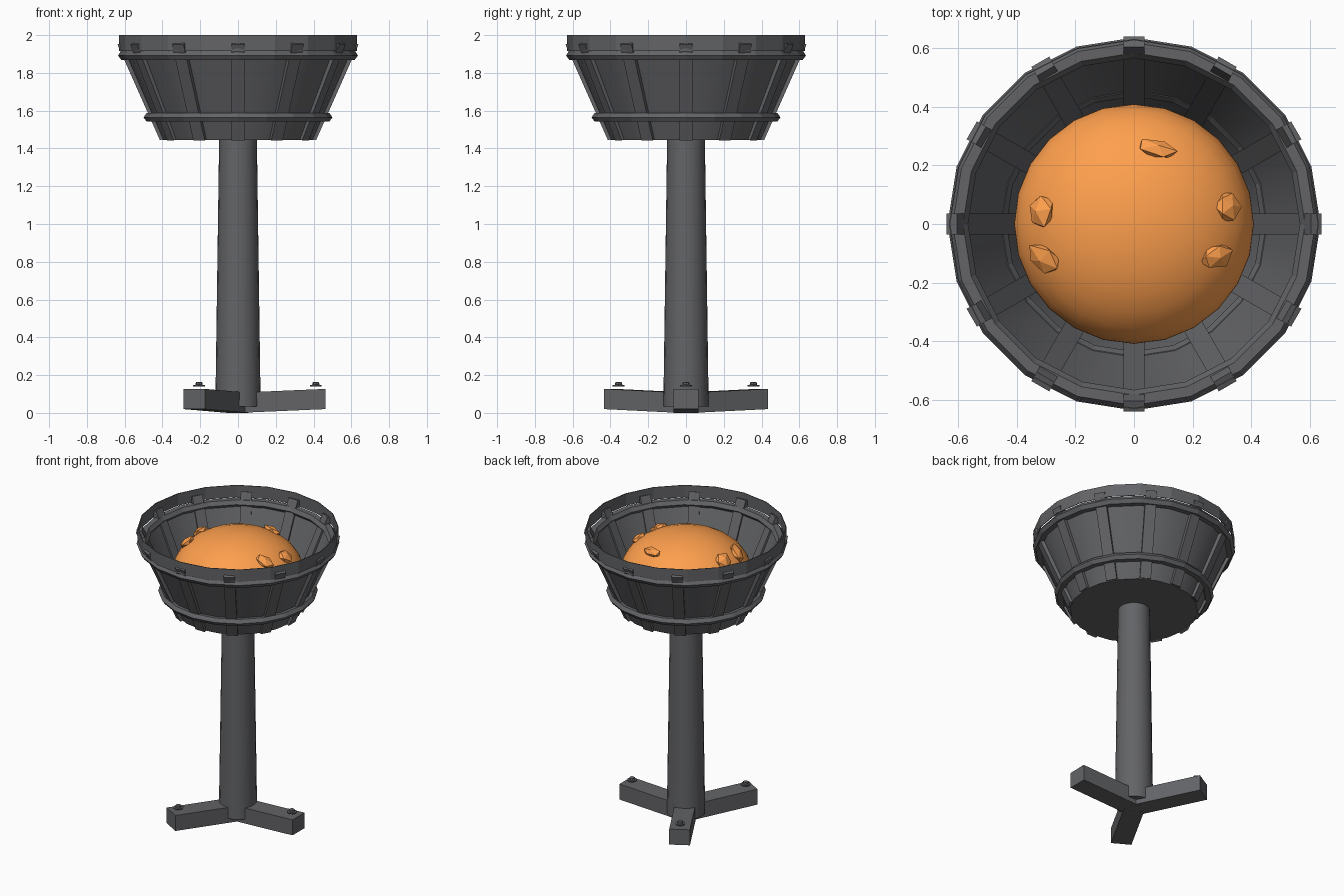
import bpy, bmesh, math, random
from mathutils import Vector, Matrix

if "Cube" in bpy.data.objects:
    bpy.data.objects.remove(bpy.data.objects["Cube"])

random.seed(4)


def material(name, rgb):
    m = bpy.data.materials.new(name)
    m.diffuse_color = (*rgb, 1)
    m.use_nodes = True
    m.node_tree.nodes["Principled BSDF"].inputs["Base Color"].default_value = m.diffuse_color
    return m


orange = material("orange", (1.0, 0.35, 0.075))
iron = material("dark_iron", (0.125, 0.127, 0.135))


def finish(name, bm, smooth=None, mat=iron):
    bmesh.ops.recalc_face_normals(bm, faces=bm.faces[:])
    me = bpy.data.meshes.new(name)
    bm.to_mesh(me)
    bm.free()
    ob = bpy.data.objects.new(name, me)
    bpy.context.collection.objects.link(ob)
    me.materials.append(mat)
    if smooth:
        bpy.ops.object.select_all(action='DESELECT')
        ob.select_set(True)
        bpy.context.view_layer.objects.active = ob
        bpy.ops.object.shade_smooth_by_angle(angle=math.radians(smooth))
    return ob


def lathe(name, profile, segs, loop=False, smooth=None, mat=iron, centre=(0, 0)):
    """Spin (radius, z) points about a vertical axis; radius 0 gives a pole."""
    bm = bmesh.new()
    rings = []
    for r, z in profile:
        if r == 0:
            rings.append([bm.verts.new((centre[0], centre[1], z))] * segs)
        else:
            rings.append([bm.verts.new((centre[0] + r * math.cos(2 * math.pi * i / segs),
                                        centre[1] + r * math.sin(2 * math.pi * i / segs), z))
                          for i in range(segs)])
    pairs = list(zip(rings, rings[1:]))
    if loop:
        pairs.append((rings[-1], rings[0]))
    for a, b in pairs:
        for i in range(segs):
            j = (i + 1) % segs
            bm.faces.new(list(dict.fromkeys((a[i], a[j], b[j], b[i]))))
    return finish(name, bm, smooth, mat)


def bar(name, section, width, angle):
    """Extrude a radial (r, z) outline sideways and turn it about z."""
    bm = bmesh.new()
    sides = [[bm.verts.new((r, y, z)) for r, z in section]
             for y in (-width / 2, width / 2)]
    bm.faces.new(sides[0])
    bm.faces.new(sides[1])
    n = len(section)
    for i in range(n):
        j = (i + 1) % n
        bm.faces.new((sides[0][i], sides[0][j], sides[1][j], sides[1][i]))
    bm.transform(Matrix.Rotation(angle, 4, 'Z'))
    return finish(name, bm)


# Post
lathe("post", [(0, 0.035), (0.12, 0.035), (0.1, 1.45), (0, 1.45)], 20, smooth=35)

# Three feet with bolts (washer and head)
for k in range(3):
    a = k * 2 * math.pi / 3
    bar(f"foot_{k}", [(0, 0), (0.463, 0.02), (0.463, 0.127), (0, 0.107)], 0.13, a)
    lathe(f"bolt_{k}", [(0, 0.141), (0.031, 0.141), (0.031, 0.148), (0.019, 0.149),
                        (0.017, 0.162), (0, 0.164)], 8,
          centre=(0.412 * math.cos(a), 0.412 * math.sin(a)))

# Basket shell with floor
lathe("basket_shell", [(0, 1.445), (0.4, 1.445), (0.6, 1.905), (0.592, 1.905),
                       (0.395, 1.455), (0, 1.455)], 20, smooth=35)

# Thin rim band
lathe("rim_band", [(0.626, 1.916), (0.63, 1.916), (0.63, 2.0), (0.626, 2.0)], 20, loop=True)

# Hoops
for name, R, z, rx, rz in (("lower_hoop", 0.467, 1.565, 0.033, 0.027),
                           ("upper_hoop", 0.6, 1.893, 0.035, 0.029)):
    lathe(name, [(R + rx * math.cos(t * math.pi / 3), z + rz * math.sin(t * math.pi / 3))
                 for t in range(6)], 20, loop=True)

# Twelve slats
for k in range(12):
    bar(f"slat_{k}", [(0.413, 1.443), (0.638, 1.95), (0.602, 1.966), (0.377, 1.459)],
        0.07, k * math.pi / 6)

# Ember mound: flattened sphere cut at the basket floor
Z0, RX, RZ = 1.7, 0.41, 0.265
lat = [math.radians(-65 + 155 * i / 13) for i in range(14)]
mound = [(0, Z0 + RZ * math.sin(lat[0]))]
mound += [(RX * math.cos(t), Z0 + RZ * math.sin(t)) for t in lat[:-1]]
mound.append((0, Z0 + RZ))
lathe("ember_mound", mound, 24, smooth=40, mat=orange)

# Loose chunks on the mound: x, y, length, width, turn in degrees
for k, (x, y, l, w, turn) in enumerate([(0.08, 0.255, 0.15, 0.07, -10), (-0.315, 0.04, 0.11, 0.12, 10),
                                        (-0.305, -0.12, 0.15, 0.1, -20), (0.32, 0.06, 0.1, 0.11, 0),
                                        (0.28, -0.11, 0.13, 0.09, 20)]):
    bm = bmesh.new()
    bmesh.ops.create_icosphere(bm, subdivisions=1, radius=0.5)
    for v in bm.verts:
        v.co *= random.uniform(0.85, 1.15)
    z = Z0 + RZ * math.sqrt(1 - (x * x + y * y) / RX ** 2)
    normal = Vector((x / RX ** 2, y / RX ** 2, (z - Z0) / RZ ** 2))
    tilt = Vector((0, 0, 1)).rotation_difference(normal).to_matrix().to_4x4()
    bm.transform(Matrix.Translation((x, y, z)) @ tilt
                 @ Matrix.Rotation(math.radians(turn), 4, 'Z')
                 @ Matrix.Diagonal((l, w, 0.06, 1)))
    finish(f"ember_chunk_{k}", bm, mat=orange)
